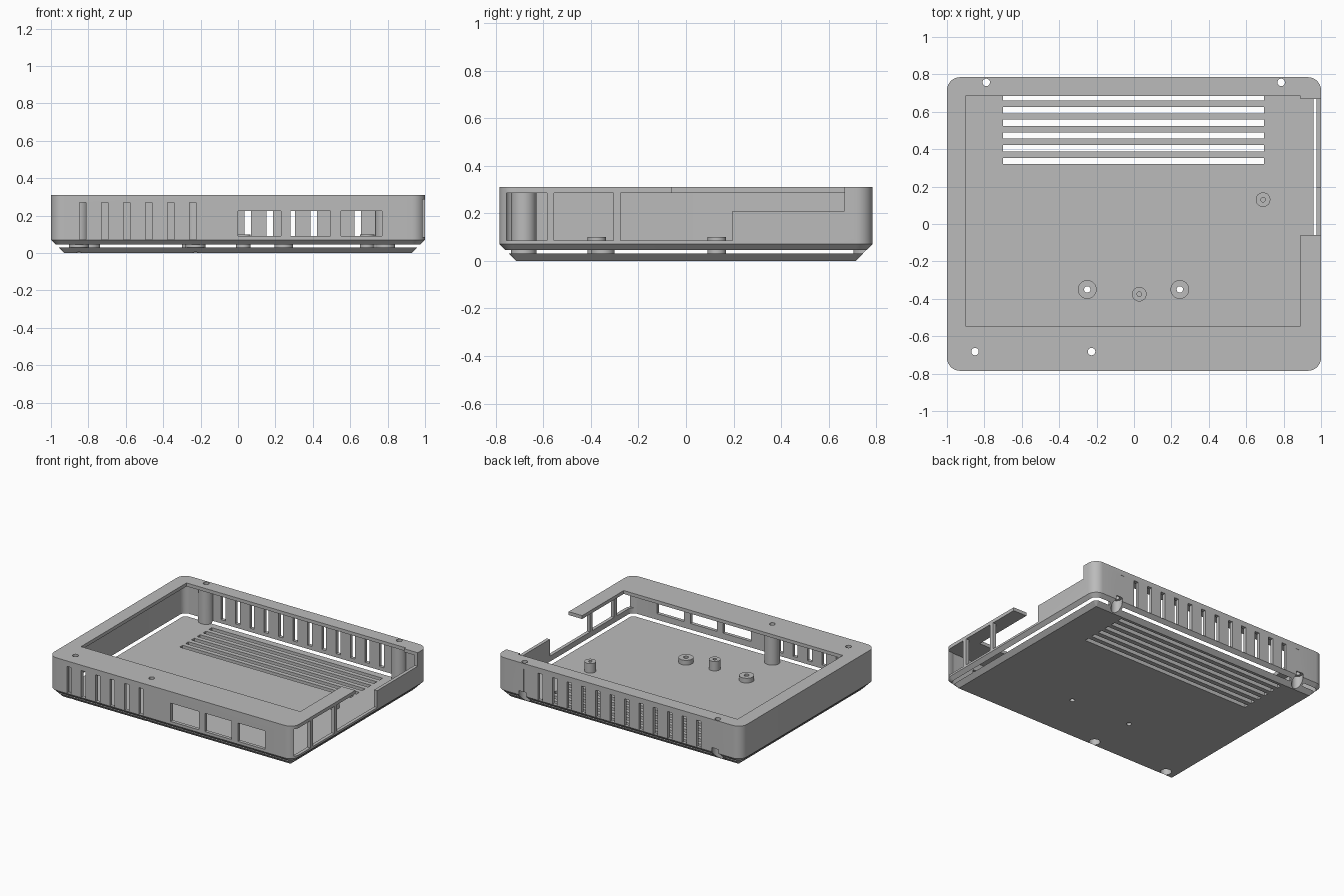
import bpy, bmesh, math
from mathutils import Matrix

if "Cube" in bpy.data.objects:
    bpy.data.objects.remove(bpy.data.objects["Cube"], do_unlink=True)

grey = bpy.data.materials.new("plain grey")
grey.use_nodes = True
COLOR = (0.5, 0.5, 0.5, 1)
grey.diffuse_color = COLOR
grey.node_tree.nodes["Principled BSDF"].inputs["Base Color"].default_value = COLOR

HX, HY, R = 1.0, 0.785, 0.07    # outer half sizes, corner radius (also bottom chamfer)
WALL, LIP, TOP = 0.025, 0.285, 0.31


def make(name, bm):
    bmesh.ops.recalc_face_normals(bm, faces=bm.faces)
    mesh = bpy.data.meshes.new(name)
    bm.to_mesh(mesh)
    bm.free()
    mesh.materials.append(grey)
    ob = bpy.data.objects.new(name, mesh)
    bpy.context.collection.objects.link(ob)
    return ob


def box(name, x0, x1, y0, y1, z0, z1):
    bm = bmesh.new()
    m = Matrix.Translation(((x0 + x1) / 2, (y0 + y1) / 2, (z0 + z1) / 2))
    bmesh.ops.create_cube(bm, size=1, matrix=m @ Matrix.Diagonal((x1 - x0, y1 - y0, z1 - z0, 1)))
    return make(name, bm)


def cylinder(name, x, y, r, z0, z1):
    bm = bmesh.new()
    bmesh.ops.create_cone(bm, cap_ends=True, segments=32, radius1=r, radius2=r, depth=z1 - z0,
                          matrix=Matrix.Translation((x, y, (z0 + z1) / 2)))
    return make(name, bm)


def loft(name, levels):
    """Stack rounded rectangles given as (inset, height)."""
    bm = bmesh.new()
    rings = []
    for inset, z in levels:
        r = max(R - inset, 0.002)
        ring = []
        for corner, (sx, sy) in enumerate([(1, 1), (-1, 1), (-1, -1), (1, -1)]):
            for i in range(9):
                a = math.pi / 2 * (corner + i / 8)
                ring.append(bm.verts.new((sx * (HX - inset - r) + r * math.cos(a),
                                          sy * (HY - inset - r) + r * math.sin(a), z)))
        rings.append(ring)
    for lo, hi in zip(rings, rings[1:]):
        for i in range(len(lo)):
            j = (i + 1) % len(lo)
            bm.faces.new((lo[i], lo[j], hi[j], hi[i]))
    bm.faces.new(rings[0][::-1])
    bm.faces.new(rings[-1])
    return make(name, bm)


def boolean(target, cutter, operation="DIFFERENCE"):
    mod = target.modifiers.new("cut", "BOOLEAN")
    mod.operation, mod.solver, mod.object = operation, "EXACT", cutter
    bpy.context.view_layer.objects.active = target
    bpy.ops.object.modifier_apply(modifier=mod.name)
    bpy.data.objects.remove(cutter, do_unlink=True)


def cut_box(target, *bounds):
    boolean(target, box("cutter", *bounds))


def cut_round(target, *dims):
    boolean(target, cylinder("cutter", *dims))


# Wall shell with chamfered foot, hollow inside, and a flat frame on top
shell = loft("wall_shell", [(0.05, 0.02), (0, R), (0, TOP)])
boolean(shell, loft("cutter", [(WALL, -0.1), (WALL, LIP)]))
cut_box(shell, -0.9, 0.89, -0.545, 0.685, 0.2, 0.4)

# Ventilation slots in the front and back walls
PITCH, SLOT = 0.1175, 0.036
for i in range(6):
    x = -0.848 + i * PITCH
    cut_box(shell, x, x + SLOT, -0.9, -0.72, 0.072, 0.27)
for i in range(14):
    x = -0.788 + i * PITCH
    cut_box(shell, x, x + SLOT, 0.72, 0.9, 0.072, 0.27)

# Port windows in the front wall
for x0, x1 in [(0, 0.23), (0.28, 0.495), (0.55, 0.77)]:
    cut_box(shell, x0, x1, -0.9, -0.72, 0.09, 0.225)

# Port windows and the open notch in the right wall
for y0, y1 in [(-0.755, -0.585), (-0.555, -0.305), (-0.275, 0.195)]:
    cut_box(shell, 0.92, 1.1, y0, y1, 0.085, LIP)
cut_box(shell, 0.88, 1.1, -0.06, 0.667, 0.21, 0.4)

# Floor plate with chamfered edge and long vents
floor = loft("floor_plate", [(R, 0), (0.04, 0.03)])
for i in range(6):
    y = 0.32 + i * 0.068
    cut_box(floor, -0.7, 0.695, y, y + 0.034, -0.1, 0.1)

# Screw posts, trimmed to the case outline, with screw head pockets below
parts = [shell, floor]
for name, x, y in [("front_post_outer", -0.85, -0.682), ("front_post_inner", -0.227, -0.682),
                   ("back_post_left", 0.787, 0.757), ("back_post_right", -0.79, 0.757)]:
    post = cylinder(name, x, y, 0.053, 0, 0.3)
    boolean(post, loft("cutter", [(R + 0.002, 0), (0.002, R), (0.002, 0.35)]), "INTERSECT")
    for part in (shell, floor, post):
        cut_round(part, x, y, 0.02, -0.1, 0.4)
        cut_round(part, x, y, 0.038, -0.1, 0.1)
    parts.append(post)

# Board standoffs: short ones bored through, tall ones with blind holes
for name, x, y, r, top, hole, depth in [
        ("short_standoff_right", -0.25, -0.35, 0.05, 0.065, 0.017, -0.1),
        ("short_standoff_left", 0.245, -0.35, 0.05, 0.065, 0.017, -0.1),
        ("tall_standoff_front", 0.028, -0.375, 0.039, 0.1, 0.012, 0.04),
        ("tall_standoff_side", 0.69, 0.13, 0.039, 0.1, 0.012, 0.04)]:
    standoff = cylinder(name, x, y, r, 0.02, top)
    cut_round(standoff, x, y, hole, depth, 0.2)
    if depth < 0:
        cut_round(floor, x, y, hole, depth, 0.2)
    parts.append(standoff)

# Smooth the round surfaces and keep the edges sharp
bpy.ops.object.select_all(action="DESELECT")
for part in parts:
    part.select_set(True)
bpy.context.view_layer.objects.active = shell
bpy.ops.object.shade_smooth_by_angle(angle=math.radians(30))
